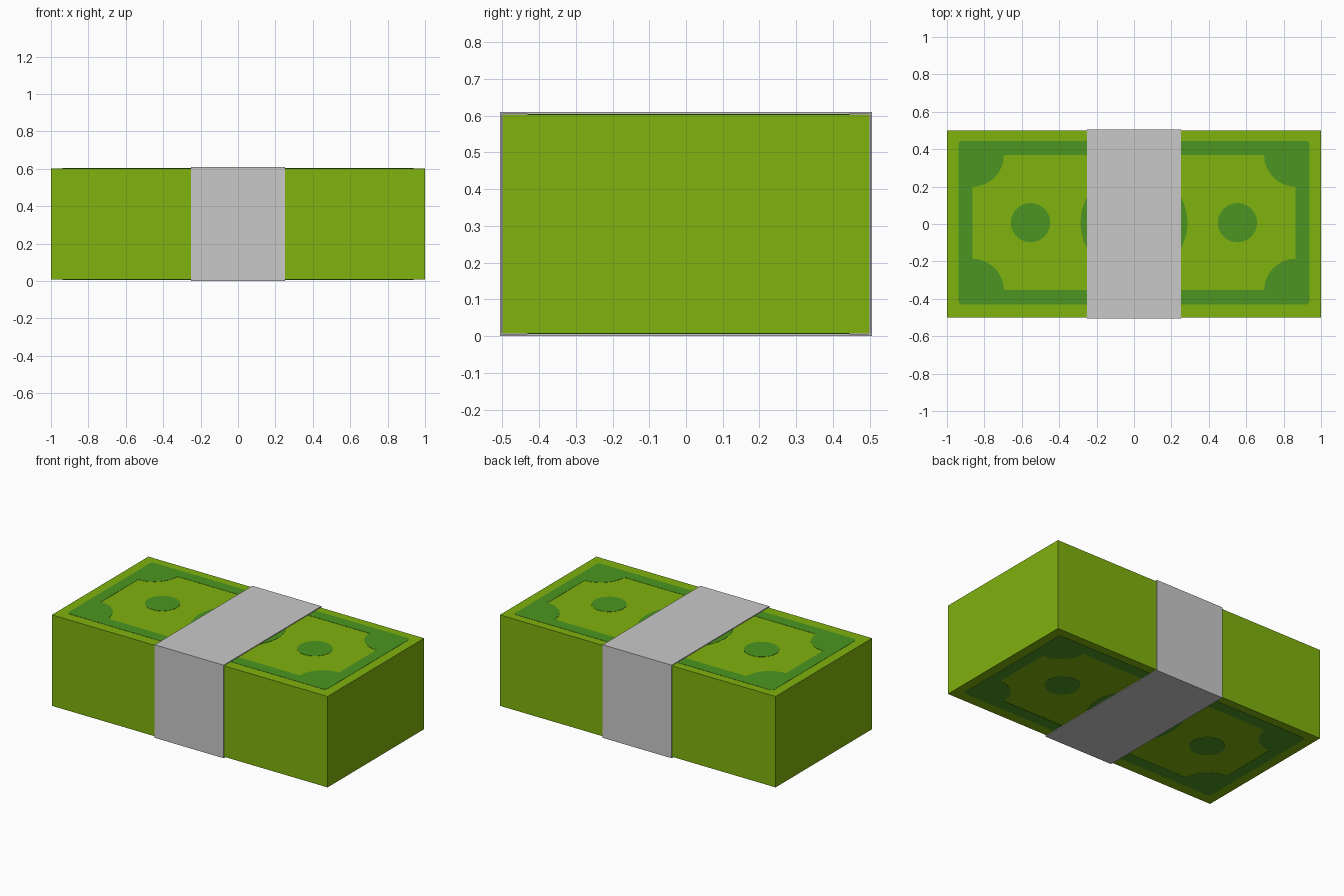
import bpy, bmesh, math

if "Cube" in bpy.data.objects:
    bpy.data.objects.remove(bpy.data.objects["Cube"])

Z0, Z1, H = 0.007, 0.603, 0.61      # stack bottom, stack top, band height


def material(name, rgb):
    m = bpy.data.materials.new(name)
    m.diffuse_color = (*rgb, 1)
    m.use_nodes = True
    m.node_tree.nodes["Principled BSDF"].inputs["Base Color"].default_value = m.diffuse_color
    return m


LIGHT = material("light green", (0.216, 0.445, 0.0045))
DARK = material("dark green", (0.072, 0.305, 0.015))
GREY = material("paper grey", (0.584, 0.584, 0.584))


def box(name, size, z, mat, open_ends=False):
    bm = bmesh.new()
    bmesh.ops.create_cube(bm, size=1)
    bmesh.ops.scale(bm, vec=size, verts=bm.verts)
    bmesh.ops.translate(bm, vec=(0, 0, z), verts=bm.verts)
    if open_ends:
        ends = [f for f in bm.faces if abs(f.normal.x) > 0.9]
        bmesh.ops.delete(bm, geom=ends, context='FACES_ONLY')
    me = bpy.data.meshes.new(name)
    bm.to_mesh(me)
    bm.free()
    me.materials.append(mat)
    ob = bpy.data.objects.new(name, me)
    bpy.context.collection.objects.link(ob)
    return ob


def arc(cx, cy, r, a0, a1, n):
    angles = [math.radians(a0 + (a1 - a0) * i / n) for i in range(n + 1)]
    return [(cx + r * math.cos(a), cy + r * math.sin(a)) for a in angles]


def circle(cx, cy, r, n=40):
    return arc(cx, cy, r, 0, 360, n)[:-1]


def corners(hx, hy):
    # corner position and start angle, counter-clockwise
    return [(hx, hy, 0), (-hx, hy, 90), (-hx, -hy, 180), (hx, -hy, 270)]


# Printed outlines: rounded border, notched inner window, three discs
outer, inner = [], []
for x, y, a in corners(0.918, 0.418):
    outer += arc(x, y, 0.02, a, a + 90, 4)
for x, y, a in corners(0.864, 0.361):
    inner += arc(x, y, 0.168, a + 270, a + 180, 12)
outlines = [outer, inner, circle(-0.553, 0, 0.105),
            circle(0.553, 0, 0.105), circle(0, 0, 0.286, 56)]


def bill_print(name, z):
    cu = bpy.data.curves.new(name, 'CURVE')
    cu.dimensions = '2D'
    cu.fill_mode = 'BOTH'
    cu.extrude = 0.001
    for pts in outlines:
        sp = cu.splines.new('POLY')
        sp.points.add(len(pts) - 1)
        for p, (x, y) in zip(sp.points, pts):
            p.co = (x, y, 0, 1)
        sp.use_cyclic_u = True
    cu.materials.append(DARK)
    ob = bpy.data.objects.new(name, cu)
    ob.location = (0, 0.007, z)
    bpy.context.collection.objects.link(ob)
    bpy.ops.object.select_all(action='DESELECT')
    ob.select_set(True)
    bpy.context.view_layer.objects.active = ob
    bpy.ops.object.convert(target='MESH')


# Stack of notes
box("note_stack", (2, 1, Z1 - Z0), (Z0 + Z1) / 2, LIGHT)

# Print on the top and bottom note
bill_print("top_print", Z1 + 0.0005)
bill_print("bottom_print", Z0 - 0.0005)

# Paper band wrapped round the middle
band = box("paper_band", (0.5, 1.012, H), H / 2, GREY, open_ends=True)
mod = band.modifiers.new("thickness", 'SOLIDIFY')
mod.thickness = 0.008
mod.offset = -1
